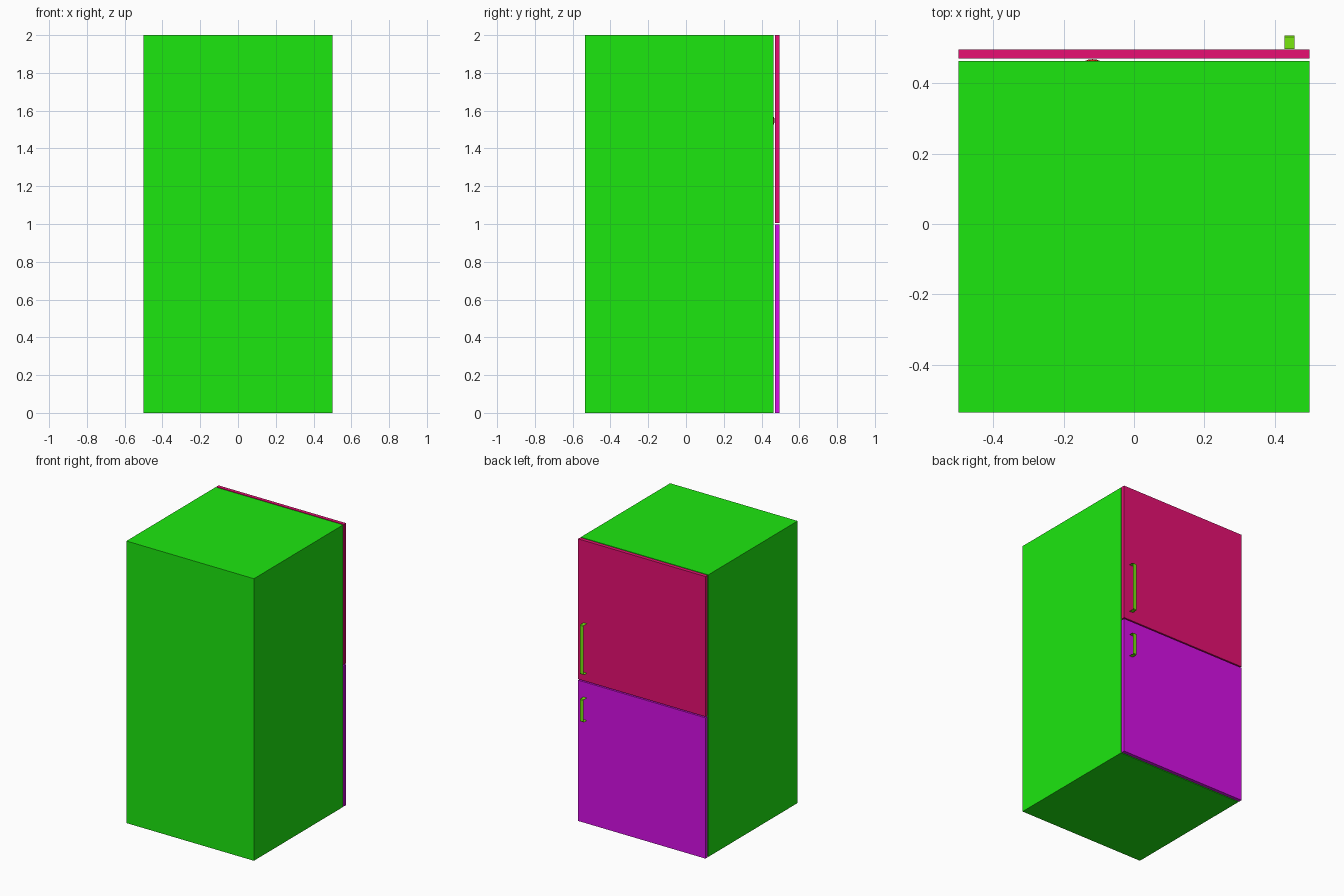
import bpy, bmesh
from mathutils import Vector

if "Cube" in bpy.data.objects:
    bpy.data.objects.remove(bpy.data.objects["Cube"])


def material(name, rgb):
    m = bpy.data.materials.new(name)
    m.diffuse_color = (*rgb, 1)
    m.use_nodes = True
    m.node_tree.nodes["Principled BSDF"].inputs["Base Color"].default_value = m.diffuse_color
    return m


GREEN = material("green", (0.012, 0.80, 0.005))
CRIMSON = material("crimson", (0.80, 0.005, 0.17))
PURPLE = material("purple", (0.68, 0.005, 0.80))
LIME = material("lime", (0.19, 0.80, 0.005))
RED = material("red", (0.80, 0.02, 0.005))


def add_box(bm, lo, hi):
    lo, hi = Vector(lo), Vector(hi)
    for v in bmesh.ops.create_cube(bm, size=1)["verts"]:
        v.co = (lo + hi) / 2 + v.co * (hi - lo)


def finish(name, bm, mat):
    mesh = bpy.data.meshes.new(name)
    bm.to_mesh(mesh)
    bm.free()
    mesh.materials.append(mat)
    ob = bpy.data.objects.new(name, mesh)
    bpy.context.collection.objects.link(ob)
    return ob


def box(name, lo, hi, mat):
    bm = bmesh.new()
    add_box(bm, lo, hi)
    return finish(name, bm, mat)


BACK, FACE = -0.536, 0.464      # cabinet depth; the open side faces +y
WALL = 0.04

# Cabinet: box with two compartments pushed in from the door side
bm = bmesh.new()
add_box(bm, (-0.5, BACK, 0), (0.5, FACE, 2))
bmesh.ops.bisect_plane(bm, geom=bm.verts[:] + bm.edges[:] + bm.faces[:],
                       plane_co=(0, 0, 1), plane_no=(0, 0, 1))
bm.normal_update()
fronts = [f for f in bm.faces if f.normal.y > 0.9]
bmesh.ops.inset_individual(bm, faces=fronts, thickness=WALL)
inner = bmesh.ops.extrude_discrete_faces(bm, faces=fronts)["faces"]
for f in inner:
    bmesh.ops.translate(bm, verts=f.verts[:], vec=(0, BACK + WALL - FACE, 0))
finish("cabinet", bm, GREEN)

# Shelf with a round fruit that just pokes out of the opening
box("shelf", (-0.46, BACK + WALL, 1.477), (0.46, FACE - 0.01, 1.497), GREEN)
bm = bmesh.new()
bmesh.ops.create_uvsphere(bm, u_segments=24, v_segments=12, radius=0.05)
bmesh.ops.translate(bm, verts=bm.verts[:], vec=(-0.118, 0.419, 1.547))
for f in bm.faces:
    f.smooth = True
finish("fruit", bm, RED)

# Doors, hung with a narrow gap in front of the cabinet
box("upper_door", (-0.5, 0.471, 1.006), (0.5, 0.496, 2), CRIMSON)
box("lower_door", (-0.5, 0.471, 0), (0.5, 0.496, 0.998), PURPLE)


# Handles: a thin flat strap bent outwards from the door
def handle(name, z0, z1):
    near, far, r = 0.498, 0.536, 0.004
    path = [(near, z0), (far - r, z0), (far, z0 + r),
            (far, z1 - r), (far - r, z1), (near, z1)]
    bm = bmesh.new()
    rows = [[bm.verts.new((x, y, z)) for x in (0.428, 0.457)] for y, z in path]
    for a, b in zip(rows, rows[1:]):
        bm.faces.new((a[0], b[0], b[1], a[1]))
    bm.normal_update()
    if bm.faces[:][2].normal.y < 0:
        bmesh.ops.reverse_faces(bm, faces=bm.faces[:])
    return finish(name, bm, LIME)


handle("upper_handle", 1.068, 1.418)
handle("lower_handle", 0.732, 0.892)
